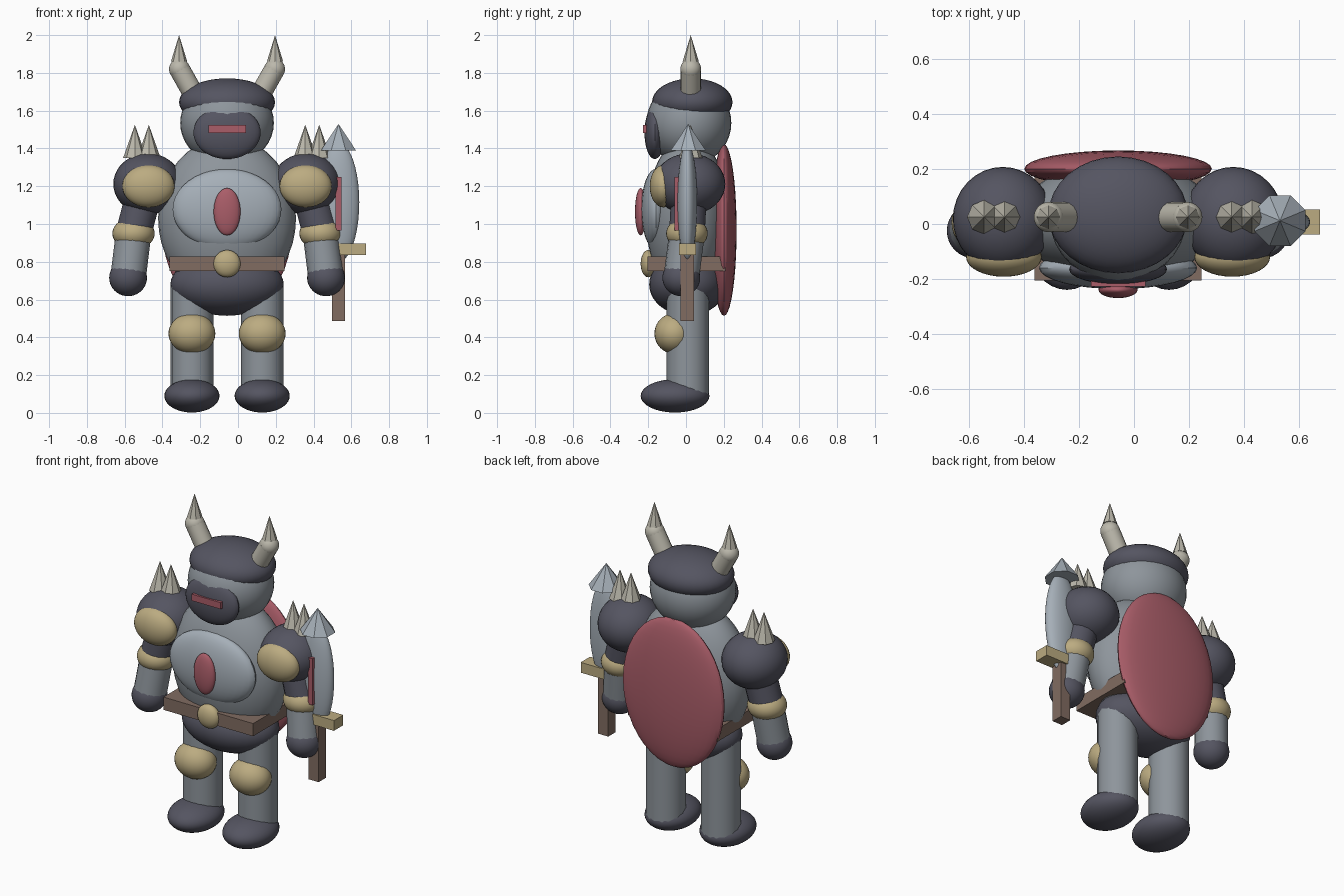
import bpy
import math
from mathutils import Vector

if "Cube" in bpy.data.objects:
    bpy.data.objects.remove(bpy.data.objects["Cube"])

CX = -0.058  # the body's symmetry plane


def material(name, rgb):
    m = bpy.data.materials.new(name)
    m.diffuse_color = (*rgb, 1)
    m.use_nodes = True
    m.node_tree.nodes["Principled BSDF"].inputs["Base Color"].default_value = m.diffuse_color
    return m


STEEL = material("steel", (0.27, 0.30, 0.33))
PLATE = material("plate", (0.38, 0.43, 0.48))
DARK = material("dark_iron", (0.09, 0.09, 0.12))
GOLD = material("brass", (0.50, 0.41, 0.22))
RED = material("red", (0.40, 0.11, 0.14))
LEATHER = material("leather", (0.22, 0.15, 0.12))
BONE = material("bone", (0.50, 0.48, 0.41))


def finish(name, mat, smooth=False):
    ob = bpy.context.object
    ob.name = name
    ob.data.materials.append(mat)
    if smooth:
        bpy.ops.object.transform_apply(location=False, rotation=True, scale=True)
        bpy.ops.object.shade_smooth_by_angle(angle=math.radians(30))
    return ob


def ball(name, loc, radii, mat):
    bpy.ops.mesh.primitive_uv_sphere_add(segments=32, ring_count=20, location=loc)
    bpy.context.object.scale = radii
    return finish(name, mat, True)


def box(name, lo, hi, mat):
    lo, hi = Vector(lo), Vector(hi)
    bpy.ops.mesh.primitive_cube_add(size=1, location=(lo + hi) / 2)
    bpy.context.object.scale = hi - lo
    return finish(name, mat)


def rod(name, a, b, r, mat, sides=16):
    a, b = Vector(a), Vector(b)
    bpy.ops.mesh.primitive_cylinder_add(vertices=sides, radius=r, depth=(b - a).length,
                                        location=(a + b) / 2,
                                        rotation=(b - a).to_track_quat('Z', 'Y').to_euler())
    return finish(name, mat, True)


def spike(name, loc, r, top, mat, turn=0.0):
    h = top - loc[2]
    bpy.ops.mesh.primitive_cone_add(vertices=8, radius1=r, depth=h, rotation=(0, 0, turn),
                                    location=(loc[0], loc[1], loc[2] + h / 2))
    return finish(name, mat)


# Trunk, chest plate and belt
ball("torso", (CX, 0.01, 1.03), (0.365, 0.222, 0.43), STEEL)
ball("pelvis", (CX, 0.01, 0.68), (0.30, 0.205, 0.165), DARK)
ball("chest_plate", (CX, -0.16, 1.078), (0.288, 0.077, 0.213), PLATE)
ball("chest_gem", (CX, -0.24, 1.065), (0.071, 0.03, 0.125), RED)
box("belt", (-0.362, -0.205, 0.75), (0.246, 0.21, 0.828), LEATHER)
ball("belt_buckle", (CX, -0.2, 0.79), (0.072, 0.04, 0.072), GOLD)

# Head, helmet and visor
ball("head", (CX, 0.015, 1.535), (0.248, 0.225, 0.225), STEEL)
ball("helmet_cap", (CX, 0.033, 1.645), (0.254, 0.213, 0.126), DARK)
ball("visor", (CX, -0.165, 1.484), (0.178, 0.055, 0.14), DARK)
box("visor_slit", (-0.156, -0.228, 1.483), (0.042, -0.195, 1.523), RED)

# Round shield on the back
ball("back_shield", (CX, 0.201, 0.968), (0.342, 0.067, 0.454), RED)

# Paired parts
for s, side in ((-1, "left"), (1, "right")):
    def at(x, y, z):
        return (CX + s * x, y, z)

    # Horns
    rod(f"{side}_horn", at(0.145, 0.025, 1.63), at(0.252, 0.025, 1.82), 0.055, BONE)
    ball(f"{side}_horn_joint", at(0.252, 0.025, 1.82), (0.055,) * 3, BONE)
    spike(f"{side}_horn_tip", at(0.254, 0.025, 1.86), 0.043, 2.0, BONE)

    # Shoulder armour
    ball(f"{side}_shoulder", at(0.42, 0.018, 1.212), (0.182, 0.19, 0.162), DARK)
    ball(f"{side}_shoulder_pad", at(0.416, -0.12, 1.2), (0.138, 0.072, 0.112), GOLD)
    for i, x in enumerate((0.414, 0.488)):
        spike(f"{side}_shoulder_spike_{i + 1}", at(x, 0.025, 1.35), 0.062, 1.525, BONE)

    # Arms
    shoulder, elbow, hand = at(0.43, 0.018, 1.2), at(0.495, 0.005, 0.95), at(0.524, -0.025, 0.715)
    rod(f"{side}_upper_arm", shoulder, elbow, 0.096, DARK)
    rod(f"{side}_forearm", elbow, hand, 0.094, STEEL)
    ball(f"{side}_elbow_guard", elbow, (0.112, 0.11, 0.085), GOLD)
    ball(f"{side}_hand", hand, (0.1, 0.1, 0.097), DARK)

    # Legs
    rod(f"{side}_leg", at(0.186, 0.01, 0.1), at(0.186, 0.01, 0.68), 0.113, STEEL)
    ball(f"{side}_knee_guard", at(0.186, -0.062, 0.42), (0.124, 0.105, 0.107), GOLD)
    ball(f"{side}_foot", at(0.186, -0.058, 0.09), (0.146, 0.182, 0.088), DARK)

# Sword held upright at the right side
WX = 0.532
ball("sword_blade", (WX, 0.007, 1.115), (0.11, 0.052, 0.315), PLATE)
spike("sword_tip", (WX, 0.012, 1.39), 0.1, 1.53, PLATE, math.pi / 8)
box("sword_inlay", (WX - 0.015, -0.06, 0.965), (WX + 0.015, -0.03, 1.25), RED)
box("sword_guard", (WX - 0.145, -0.038, 0.835), (WX + 0.145, 0.052, 0.898), GOLD)
box("sword_grip", (WX - 0.034, -0.028, 0.487), (WX + 0.034, 0.042, 0.86), LEATHER)
